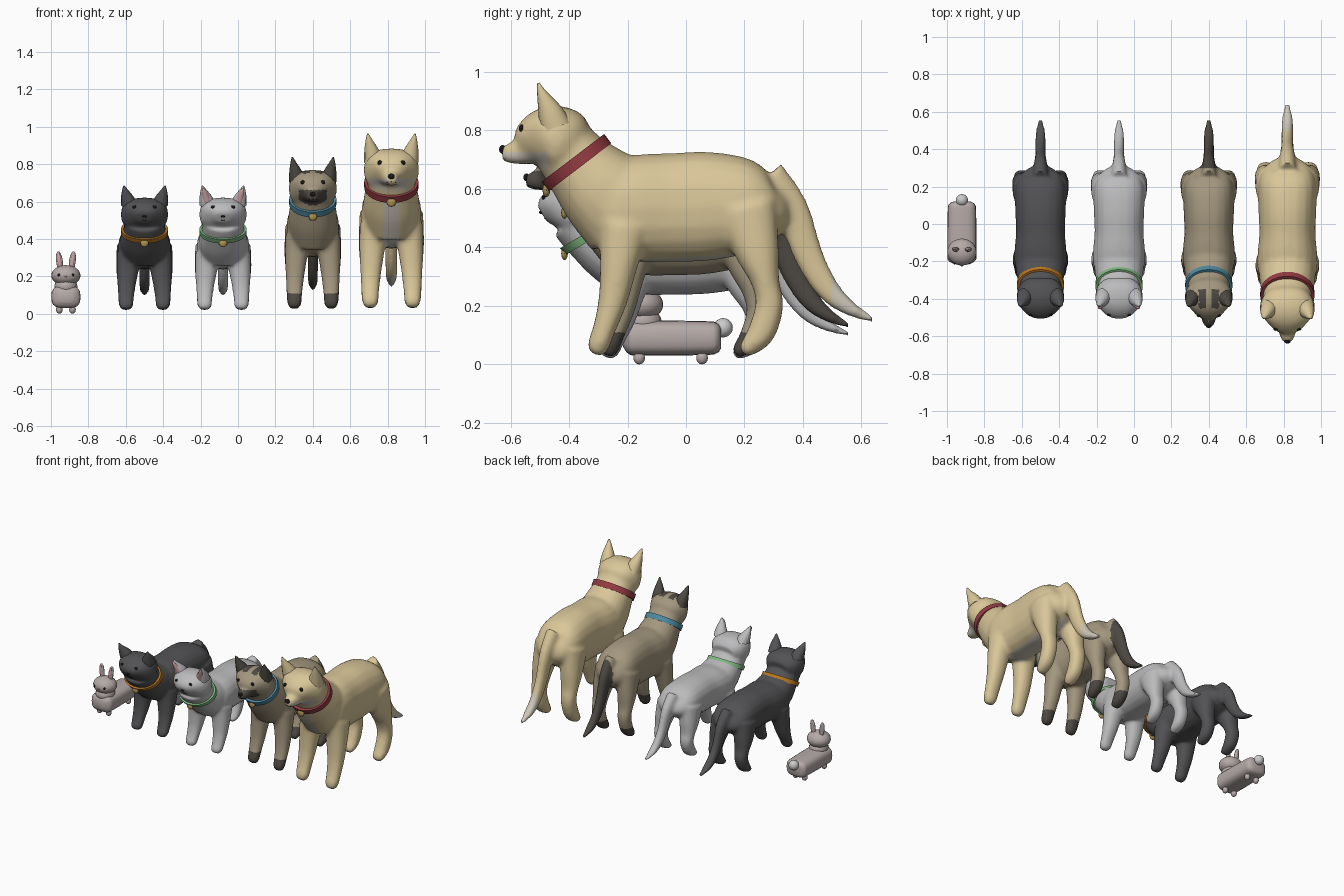
import bpy, bmesh, math
from mathutils import Vector, Matrix
from mathutils.bvhtree import BVHTree

if "Cube" in bpy.data.objects:
    bpy.data.objects.remove(bpy.data.objects["Cube"])

MATS = {}


def mat(name, c):
    m = bpy.data.materials.new(name)
    m.diffuse_color = (*c, 1)
    m.use_nodes = True
    m.node_tree.nodes["Principled BSDF"].inputs["Base Color"].default_value = m.diffuse_color
    MATS[name] = m


for n, c in dict(tan=(.70, .57, .32), cream=(.62, .57, .48), fawn=(.37, .31, .21), brown=(.075, .066, .055),
                 charcoal=(.085, .085, .09), silver=(.5, .5, .51), pink=(.62, .36, .37), rabbit=(.46, .40, .39),
                 puff=(.55, .55, .55), black=(.01, .01, .01), gold=(.42, .30, .08), red=(.30, .045, .055),
                 blue=(.08, .26, .36), green=(.22, .48, .22), orange=(.48, .18, .015)).items():
    mat(n, c)


def finish(name, bm, mats, M=None):
    bmesh.ops.recalc_face_normals(bm, faces=bm.faces)
    me = bpy.data.meshes.new(name)
    bm.to_mesh(me)
    bm.free()
    for m in mats:
        me.materials.append(MATS[m])
    if M:
        me.transform(M)
    ob = bpy.data.objects.new(name, me)
    bpy.context.collection.objects.link(ob)
    return ob


def tube(bm, keys, sides=20, n=2.2, sub=4, s=1):
    """Smooth loft through rings (x, y, z, x radius, radius in the yz plane)."""
    K = [Vector(k) for k in keys]
    pts = []
    for i in range(len(K) - 1):
        p0, p1, p2, p3 = K[max(i - 1, 0)], K[i], K[i + 1], K[min(i + 2, len(K) - 1)]
        for j in range(sub):
            t = j / sub
            pts.append(.5 * (2 * p1 + (p2 - p0) * t + (2 * p0 - 5 * p1 + 4 * p2 - p3) * t * t
                             + (3 * p1 - p0 - 3 * p2 + p3) * t ** 3))
    pts.append(K[-1])
    rings = []
    for i, p in enumerate(pts):
        d = pts[min(i + 1, len(pts) - 1)] - pts[max(i - 1, 0)]
        nrm = Vector((0, -d[2], d[1])).normalized()
        ring = []
        for k in range(sides):
            a = 2 * math.pi * k / sides
            c, w = [math.copysign(abs(v) ** (2 / n), v) for v in (math.cos(a), math.sin(a))]
            ring.append(bm.verts.new(Vector((s * (p[0] + c * p[3]), p[1], p[2])) + nrm * w * p[4]))
        rings.append(ring)
    for a, b in zip(rings, rings[1:]):
        for k in range(sides):
            bm.faces.new((a[k], a[(k + 1) % sides], b[(k + 1) % sides], b[k]))
    bm.faces.new(rings[0])
    bm.faces.new(rings[-1])


def ball(name, m, loc, r, M=None, seg=16):
    bm = bmesh.new()
    r = r if isinstance(r, tuple) else (r, r, r)
    bmesh.ops.create_uvsphere(bm, u_segments=seg, v_segments=seg // 2 + 2, radius=1,
                              matrix=Matrix.Translation(loc) @ Matrix.Diagonal((*r, 1)))
    return finish(name, bm, [m], M)


TORSO = [(0, .335, .57, .06, .05), (0, .30, .555, .12, .11), (0, .22, .545, .155, .16), (0, .08, .541, .155, .186),
         (0, -.05, .536, .15, .186), (0, -.17, .533, .16, .183), (0, -.26, .53, .155, .155), (0, -.34, .53, .10, .08)]
FRONT = [(.09, -.21, .48, .08, .09), (.103, -.23, .34, .068, .065), (.11, -.25, .22, .056, .05),
         (.113, -.28, .12, .048, .039), (.113, -.30, .065, .043, .038), (.113, -.312, .035, .028, .024)]
HIND = [(.095, .20, .54, .075, .11), (.107, .245, .38, .068, .075), (.112, .272, .28, .057, .048),
        (.114, .285, .20, .05, .048), (.114, .258, .11, .047, .048), (.113, .217, .062, .042, .034),
        (.113, .192, .042, .03, .02)]
TAIL = [(0, .27, .63, .05, .08), (0, .36, .53, .04, .06), (0, .42, .37, .033, .05), (0, .485, .257, .032, .041),
        (0, .56, .192, .03, .026), (0, .645, .15, .014, .009)]


def animal(name, X, S, sz, cat, mats, paint, collar, ear_mat, inner=None):
    M = Matrix.Translation((X, 0, 0)) @ Matrix.Diagonal((S, S, sz, 1))
    dz = -.04 if cat else 0
    # fused body: torso, neck, head, legs, tail
    bm = bmesh.new()
    tube(bm, TORSO, n=2.3)
    tube(bm, [(0, -.20, .52, .15, .18), (0, -.29, .60 + dz / 2, .15, .155), (0, -.375, .69 + dz, .132, .122),
              (0, -.43, .76 + dz, .125, .11)])
    if cat:
        head = [(0, -.34, .77, .09, .07), (0, -.38, .775, .13, .115), (0, -.43, .78, .145, .132),
                (0, -.48, .78, .14, .128), (0, -.53, .77, .105, .095), (0, -.565, .755, .045, .045)]
    else:
        head = [(0, -.35, .76, .09, .07), (0, -.38, .765, .125, .10), (0, -.43, .768, .147, .115),
                (0, -.48, .768, .14, .11), (0, -.53, .75, .095, .085), (0, -.565, .728, .052, .047),
                (0, -.60, .722, .04, .036), (0, -.63, .722, .026, .024)]
    tube(bm, head, n=2.5)
    tube(bm, TAIL)
    for s in (1, -1):
        tube(bm, FRONT, s=s)
        tube(bm, HIND, s=s)
    body = finish(name + "_body", bm, mats)
    r = body.modifiers.new("fuse", 'REMESH')
    r.mode, r.voxel_size = 'VOXEL', .012
    sm = body.modifiers.new("soften", 'SMOOTH')
    sm.factor, sm.iterations = .5, 8
    bpy.context.view_layer.objects.active = body
    for m in ("fuse", "soften"):
        bpy.ops.object.modifier_apply(modifier=m)
    # coat markings
    for p in body.data.polygons:
        p.material_index = int(paint(p.center, p.normal))
    bm = bmesh.new()
    bm.from_mesh(body.data)
    tree = BVHTree.FromBMesh(bm)
    bm.free()
    body.data.transform(M)

    def on_face(x, z):
        hit = tree.ray_cast(Vector((x, -2, z)), Vector((0, 1, 0)))[0]
        return hit or Vector((x, -.55, z))

    # ears and eyes
    ez = .045 if cat else 0
    for s, side in ((1, "right"), (-1, "left")):
        for part, m, k, off in (("ear", ear_mat, 1, 0), ("inner_ear", inner, .6, -.02)):
            if m:
                bm = bmesh.new()
                tube(bm, [(.095, -.445 + off, .81 + ez, .05 * k, .055 * k), (.103, -.465 + off, .865 + ez, .042 * k, .042 * k),
                          (.118, -.492 + off, .925 + ez, .02 * k, .018 * k),
                          (.126, -.505 + off * .5, .962 + ez - (1 - k) * .04, .004, .004)], sides=12, s=s)
                finish(f"{name}_{side}_{part}", bm, [m], M)
        ball(f"{name}_{side}_eye", "black", on_face(s * .062, .84 if cat else .808), (.013, .008, .013), M, 12)
    # nose and mouth
    nz = .765 if cat else .735
    ball(name + "_nose", "black", on_face(0, nz), (.012, .008, .009) if cat else (.018, .012, .015), M, 12)
    for s in (1, -1):
        bm = bmesh.new()
        a, b = on_face(0, nz - .028), on_face(s * .022, nz - .032)
        tube(bm, [(*a, .003, .003), (*b, .003, .003)], sides=6, sub=2)
        finish(name + "_mouth", bm, ["black"], M)
    # tilted collar band and tag
    C = Vector((0, -.375, .69 + dz))
    u, ax = Vector((0, -.795, -.606)), Vector((0, -.606, .795))
    bm = bmesh.new()
    N = 32
    rows = []
    for i in range(N):
        a = 2 * math.pi * i / N
        rows.append([bm.verts.new(C + Vector((math.cos(a) * q * .145, 0, 0)) + u * math.sin(a) * q * .135 + ax * h)
                     for q, h in ((.85, -.02), (1, -.02), (1, .02), (.85, .02))])
    for i in range(N):
        a, b = rows[i], rows[(i + 1) % N]
        for k in range(4):
            bm.faces.new((a[k], a[(k + 1) % 4], b[(k + 1) % 4], b[k]))
    finish(name + "_collar", bm, [collar], M)
    ball(name + "_collar_tag", "gold", C + u * .138 - ax * .012, (.025, .013, .025 * S / sz), M)


def big_coat(p, n):
    tail_tip = p.y > .50
    cheek = p.y < -.47 and .66 < p.z < .725 and abs(p.x) > .02
    chest = abs(p.x) < .045 and p.y < -.2 and .36 < p.z < .6 and n.y < -.2
    belly = abs(p.x) < .07 and n.z < -.75 and -.2 < p.y < .3 and p.z > .3
    return tail_tip or cheek or chest or belly


def small_coat(p, n):
    tail = p.y > .345 and abs(p.x) < .055
    muzzle = p.y < -.5 and p.z < .76 and abs(p.x) < .085
    stripe = .022 < abs(p.x) < .06 and -.52 < p.y < -.40 and p.z > .83
    return p.z < .125 and p.y < .4 or tail or muzzle or stripe


def plain(p, n):
    return 0


animal("large_dog", .82, 1, 1, False, ["tan", "cream"], big_coat, "red", "tan")
animal("small_dog", .40, .87, .87, False, ["fawn", "brown"], small_coat, "blue", "brown")
animal("pale_cat", -.08, .87, .68, True, ["silver"], plain, "green", "silver", "pink")
animal("dark_cat", -.50, .87, .68, True, ["charcoal"], plain, "orange", "charcoal")

# rabbit
RX = -.92
R = Matrix.Translation((RX, 0, 0))
bm = bmesh.new()
tube(bm, [(0, -.215, .09, .04, .03), (0, -.195, .09, .072, .055), (0, -.15, .09, .078, .06), (0, .06, .09, .076, .058),
          (0, .105, .09, .07, .052), (0, .12, .09, .045, .035)], n=3)
finish("rabbit_body", bm, ["rabbit"], R)
ball("rabbit_neck", "rabbit", (0, -.148, .145), (.062, .065, .05), R)
ball("rabbit_head", "rabbit", (0, -.15, .205), (.078, .072, .055), R, 24)
ball("rabbit_tail", "puff", (0, .127, .125), .033, R)
ball("rabbit_nose", "pink", (0, -.222, .198), (.007, .005, .005), R, 8)
for s, side in ((1, "right"), (-1, "left")):
    for part, m, k, off in (("ear", "rabbit", 1, 0), ("inner_ear", "pink", .55, -.008)):
        bm = bmesh.new()
        tube(bm, [(.03, -.135 + off, .235, .014 * k, .011 * k), (.035, -.135 + off, .285, .018 * k, .011 * k),
                  (.039, -.133 + off, .318, .013 * k, .009 * k), (.04, -.132 + off, .333 - (1 - k) * .02, .004, .004)],
             sides=12, s=s)
        finish(f"rabbit_{side}_{part}", bm, [m], R)
    ball(f"rabbit_{side}_eye", "black", (s * .038, -.211, .208), (.008, .005, .008), R, 10)
    for end, y in (("front", -.16), ("hind", .055)):
        ball(f"rabbit_{side}_{end}_foot", "rabbit", (s * .035, y, .022), (.018, .02, .022), R, 12)

bpy.ops.object.select_all(action='SELECT')
bpy.ops.object.shade_smooth_by_angle(angle=math.radians(40))
